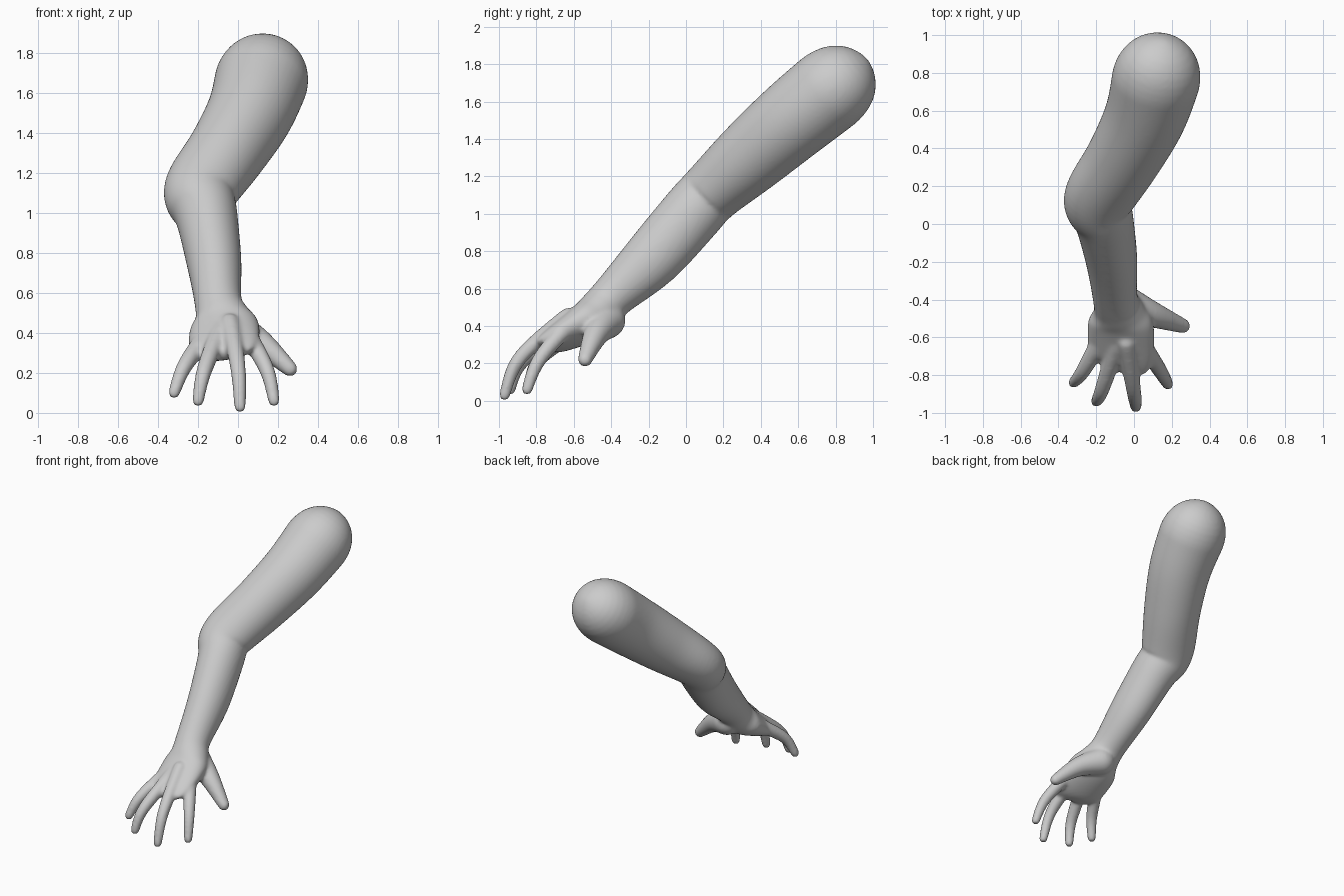
import bpy, bmesh, math
from mathutils import Vector

cube = bpy.data.objects.get("Cube")
if cube:
    bpy.data.objects.remove(cube, do_unlink=True)

SIDES = 20
STEPS = 4
bm = bmesh.new()


def spline(keys):
    """Smooth curve through the key vectors, any number of components each."""
    padded = [keys[0], *keys, keys[-1]]
    curve = []
    for a, b, c, d in zip(padded, padded[1:], padded[2:], padded[3:]):
        for step in range(STEPS):
            u = step / STEPS
            bend = (a * 2 - b * 5 + c * 4 - d) * u + (b * 3 - a - c * 3 + d) * u * u
            curve.append(b + (c - a + bend) * u / 2)
    return curve + [keys[-1]]


def cap(end, inner, depth):
    """Shrinking sections that close an end with half an ellipsoid."""
    direction = (Vector(end[:3]) - Vector(inner[:3])).normalized()
    sections = []
    for step in range(1, STEPS + 1):
        angle = math.pi / 2 * step / (STEPS + 0.2)
        centre = Vector(end[:3]) + direction * depth * math.sin(angle)
        shrink = math.cos(angle)
        sections.append(Vector((*centre, end[3] * shrink, end[4] * shrink)))
    return sections


def loft(keys, start_depth, end_depth, roll=0.0):
    """Closed tube through (x, y, z, half width, half thickness) keys."""
    body = spline([Vector(key) for key in keys])
    first = cap(body[0], body[1], start_depth)
    last = cap(body[-1], body[-2], end_depth)
    sections = first[::-1] + body + last
    centres = [Vector(section[:3]) for section in sections]
    rings = []
    for i, centre in enumerate(centres):
        ahead = centres[min(i + 1, len(centres) - 1)]
        tangent = (ahead - centres[max(i - 1, 0)]).normalized()
        # the hand turns gradually below the wrist
        turn = roll * min(max((0.6 - centre.z) * 6, 0), 1)
        side = Vector((1, 0, turn))
        side = (side - tangent * side.dot(tangent)).normalized()
        up = tangent.cross(side)
        width, thickness = sections[i][3:]
        ring = []
        for k in range(SIDES):
            angle = math.tau * k / SIDES
            offset = side * width * math.cos(angle) + up * thickness * math.sin(angle)
            ring.append(bm.verts.new(centre + offset))
        rings.append(ring)
    for ring, following in zip(rings, rings[1:]):
        for k in range(SIDES):
            n = (k + 1) % SIDES
            bm.faces.new((ring[k], ring[n], following[n], following[k]))
    bm.faces.new(rings[0])
    bm.faces.new(rings[-1])


def digit(root, knuckle, tip, root_radius=0.05, tip_radius=0.03):
    """Tapered, bent finger with a rounded tip."""
    middle_radius = (root_radius + tip_radius) / 2
    radii = (root_radius, middle_radius, tip_radius)
    keys = [(*p, r, r) for p, r in zip((root, knuckle, tip), radii)]
    loft(keys, root_radius, tip_radius)


# Upper arm, elbow, forearm, wrist and palm
loft([
    (0.12, 0.78, 1.67, 0.24, 0.23),
    (0.06, 0.57, 1.5, 0.22, 0.22),
    (-0.06, 0.34, 1.3, 0.2, 0.2),
    (-0.19, 0.13, 1.11, 0.19, 0.17),
    (-0.16, 0.03, 1, 0.16, 0.17),
    (-0.12, -0.18, 0.76, 0.14, 0.16),
    (-0.1, -0.39, 0.56, 0.12, 0.12),
    (-0.08, -0.46, 0.48, 0.14, 0.12),
    (-0.07, -0.53, 0.42, 0.18, 0.11),
    (-0.07, -0.69, 0.33, 0.18, 0.07),
    (-0.08, -0.75, 0.3, 0.15, 0.04),
], start_depth=0.25, end_depth=0.03, roll=0.25)

# Little, ring, middle and index fingers
digit((-0.17, -0.6, 0.37), (-0.27, -0.78, 0.23), (-0.32, -0.84, 0.1))
digit((-0.09, -0.63, 0.41), (-0.17, -0.88, 0.21), (-0.2, -0.94, 0.06))
digit((-0.04, -0.63, 0.45), (0, -0.89, 0.23), (0.01, -0.97, 0.03))
digit((0.01, -0.58, 0.45), (0.14, -0.78, 0.23), (0.18, -0.85, 0.06))

# Thumb, with its fleshy root sunk into the heel of the palm
digit((-0.05, -0.42, 0.43), (0.1, -0.48, 0.36), (0.26, -0.54, 0.22),
      root_radius=0.1, tip_radius=0.04)

bmesh.ops.recalc_face_normals(bm, faces=bm.faces)
mesh = bpy.data.meshes.new("arm_and_hand")
bm.to_mesh(mesh)
bm.free()
arm = bpy.data.objects.new("arm_and_hand", mesh)
bpy.context.collection.objects.link(arm)

# Round the lofts, fuse them into one skin and blend the joins
subdivide = arm.modifiers.new("subdivide", "SUBSURF")
subdivide.levels = subdivide.render_levels = 1
fuse = arm.modifiers.new("fuse", "REMESH")
fuse.mode = "VOXEL"
fuse.voxel_size = 0.01
fuse.use_smooth_shade = True
blend = arm.modifiers.new("blend", "SMOOTH")
blend.factor = 0.5
blend.iterations = 12
